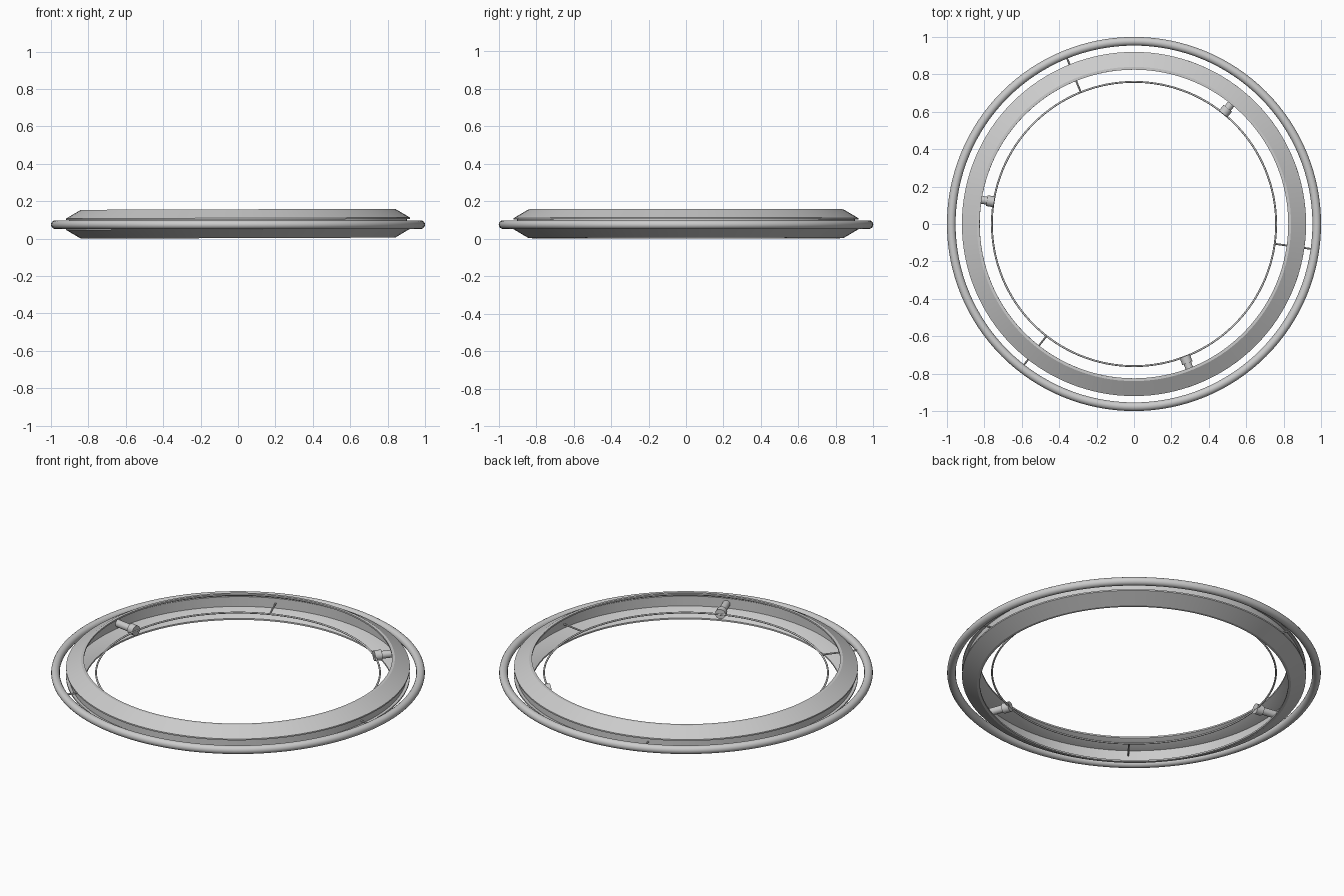
import bpy, math
from mathutils import Matrix, Vector

if "Cube" in bpy.data.objects:
    bpy.data.objects.remove(bpy.data.objects["Cube"])

SEG = 128
MID = 0.077


def lathe(name, profile, tilt=0.0, z=0.0):
    """Revolve a closed (radius, height) profile around the z axis."""
    n = len(profile)
    verts, faces = [], []
    for i in range(SEG):
        a = 2 * math.pi * i / SEG
        verts += [(r * math.cos(a), r * math.sin(a), h) for r, h in profile]
        j = (i + 1) % SEG
        for k in range(n):
            m = (k + 1) % n
            faces.append((i * n + k, j * n + k, j * n + m, i * n + m))
    me = bpy.data.meshes.new(name)
    me.from_pydata(verts, [], faces)
    ob = bpy.data.objects.new(name, me)
    bpy.context.collection.objects.link(ob)
    me.transform(Matrix.Translation((0, 0, z)) @ Matrix.Rotation(tilt, 4, 'Y'))
    smooth(ob)
    return ob


def smooth(ob):
    bpy.ops.object.select_all(action='DESELECT')
    ob.select_set(True)
    bpy.context.view_layer.objects.active = ob
    bpy.ops.object.shade_smooth_by_angle(angle=math.radians(30))


def ring(name, radius, minor):
    bpy.ops.mesh.primitive_torus_add(major_radius=radius, minor_radius=minor,
                                     major_segments=SEG, minor_segments=16,
                                     location=(0, 0, MID - 0.002))
    bpy.context.object.name = name
    smooth(bpy.context.object)


def rod(name, angle, r0, r1, radius, sides=16):
    """Radial cylinder from r0 to r1 at the given angle."""
    a = math.radians(angle)
    d = Vector((math.cos(a), math.sin(a), 0))
    bpy.ops.mesh.primitive_cylinder_add(radius=radius, depth=r1 - r0, vertices=sides,
                                        location=d * (r0 + r1) / 2 + Vector((0, 0, MID)),
                                        rotation=(0, math.pi / 2, a))
    bpy.context.object.name = name
    smooth(bpy.context.object)


# Outer round hoop and thin inner wire
ring("outer_hoop", 0.977, 0.023)
ring("inner_wire", 0.76, 0.005)

# Hollow rim: sloped flanges joined by a recessed band, very slightly tilted
TILT = -0.0033
flange = [(0.825, 0.077), (0.84, 0.077), (0.92, 0.030), (0.92, 0.022),
          (0.905, 0.022), (0.825, 0.068)]
lathe("upper_flange", flange, TILT, 0.08)
lathe("lower_flange", [(r, -h) for r, h in reversed(flange)], TILT, 0.08)
lathe("rim_band", [(0.893, -0.03), (0.903, -0.03), (0.903, 0.03), (0.893, 0.03)], TILT, 0.08)

# Three thin pins and three thick studs, alternating
for i in range(3):
    rod(f"pin_{i}", 112 + 120 * i, 0.758, 0.96, 0.005, 8)
    rod(f"stud_shaft_{i}", 51 + 120 * i, 0.79, 0.897, 0.021)
    rod(f"stud_head_{i}", 51 + 120 * i, 0.757, 0.797, 0.029)
